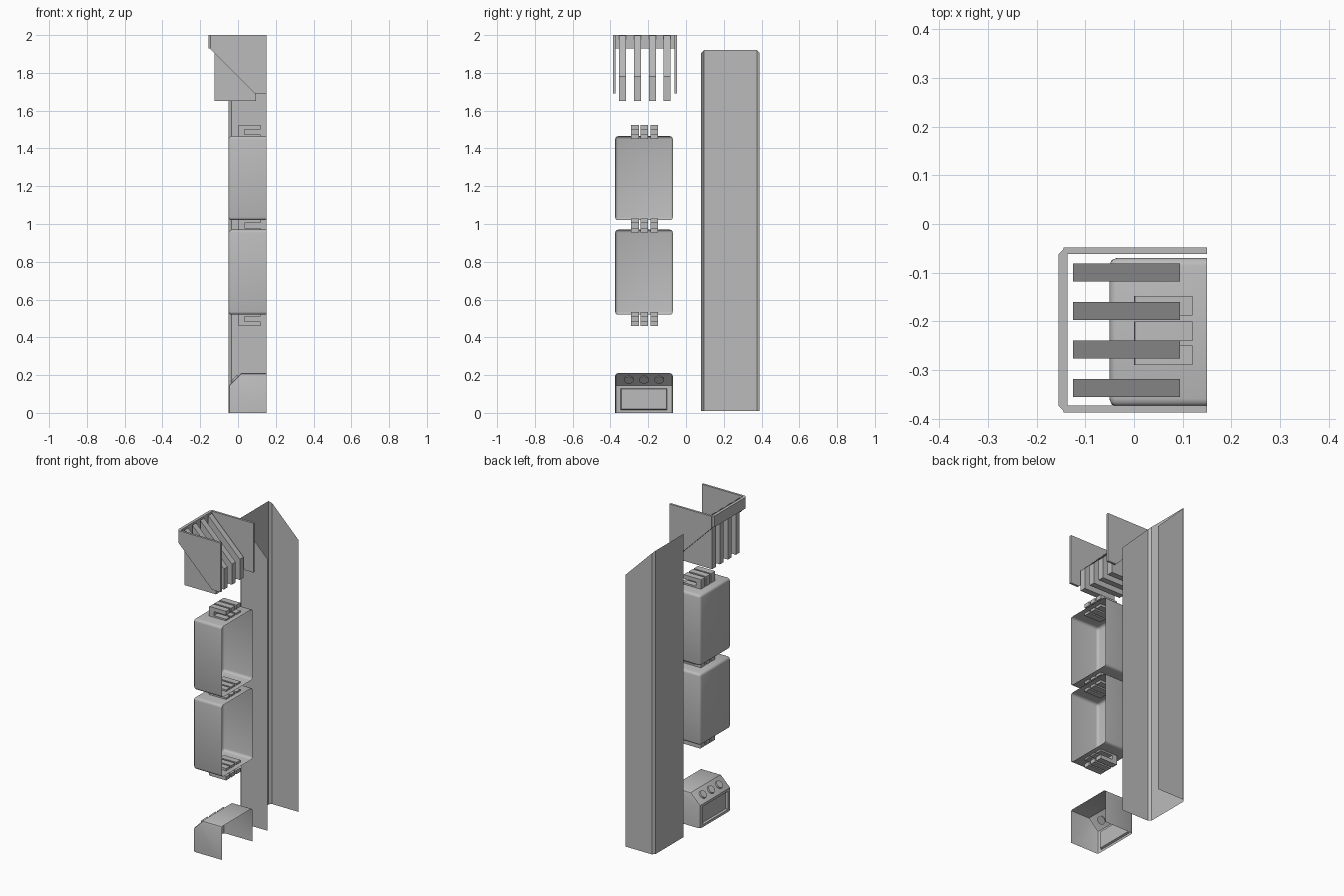
import bpy, bmesh, math
from mathutils import Matrix, Vector

if "Cube" in bpy.data.objects:
    bpy.data.objects.remove(bpy.data.objects["Cube"], do_unlink=True)

grey = bpy.data.materials.new("plain_grey")
grey.use_nodes = True
grey.diffuse_color = (0.5, 0.5, 0.5, 1)
grey.node_tree.nodes["Principled BSDF"].inputs["Base Color"].default_value = (0.5, 0.5, 0.5, 1)


def finish(name, bm, angle=40):
    mesh = bpy.data.meshes.new(name)
    bm.to_mesh(mesh)
    bm.free()
    mesh.materials.append(grey)
    obj = bpy.data.objects.new(name, mesh)
    bpy.context.collection.objects.link(obj)
    bpy.ops.object.select_all(action="DESELECT")
    obj.select_set(True)
    bpy.context.view_layer.objects.active = obj
    bpy.ops.object.shade_smooth_by_angle(angle=math.radians(angle))
    return obj


def prism(profile, y0, y1):
    """Extrude an (x, z) profile from y0 to y1."""
    bm = bmesh.new()
    face = bm.faces.new([bm.verts.new((x, y0, z)) for x, z in profile])
    out = bmesh.ops.extrude_face_region(bm, geom=[face])
    verts = [v for v in out["geom"] if isinstance(v, bmesh.types.BMVert)]
    bmesh.ops.translate(bm, verts=verts, vec=(0, y1 - y0, 0))
    bmesh.ops.recalc_face_normals(bm, faces=bm.faces)
    return bm


def bevel(bm, test, size, segments):
    edges = [e for e in bm.edges if test(e)]
    bmesh.ops.bevel(bm, geom=edges, offset=size, segments=segments,
                    profile=0.5, affect="EDGES")


def remove_faces(bm, *directions):
    bm.normal_update()
    gone = [f for f in bm.faces
            if any(f.normal.dot(Vector(d)) > 0.99 for d in directions)]
    bmesh.ops.delete(bm, geom=gone, context="FACES")


LEFT, RIGHT = -0.05, 0.15
Y0, Y1 = -0.375, -0.07


def at_open_side(e):
    return all(v.co.x > RIGHT - 0.001 for v in e.verts)


# Tall open channel with a sloping top
bm = prism([(LEFT, 0.01), (RIGHT, 0.01), (RIGHT, 1.72), (LEFT, 1.92)], 0.08, 0.39)
remove_faces(bm, (1, 0, 0), (0, 0, -1), (0.7071, 0, 0.7071))
bevel(bm, lambda e: all(v.co.x < LEFT + 0.001 for v in e.verts)
      and abs(e.verts[0].co.z - e.verts[1].co.z) > 1, 0.015, 1)
finish("channel_cover", bm, 20)

# Two rounded shells, open on one side
for name, low, high in (("lower_shell", 0.52, 0.97), ("upper_shell", 1.02, 1.465)):
    bm = prism([(LEFT, low), (RIGHT, low), (RIGHT, high), (LEFT, high)], Y0, Y1)
    bevel(bm, lambda e: not at_open_side(e), 0.016, 3)
    remove_faces(bm, (1, 0, 0))
    finish(name, bm)

# Rows of C-shaped connectors
for row, z in enumerate((0.46, 0.955, 1.45)):
    for col, y in enumerate((-0.29, -0.24, -0.188)):
        top = z + 0.075
        bm = prism([(0, z), (0.12, z), (0.12, z + 0.025), (0.035, z + 0.025),
                    (0.035, top - 0.025), (0.12, top - 0.025), (0.12, top), (0, top)],
                   y, y + 0.04)
        bevel(bm, lambda e: abs(e.verts[0].co.y - e.verts[1].co.y) > 0.03
              and e.verts[0].co.x < 0.01, 0.006, 2)
        finish(f"connector_{row + 1}_{col + 1}", bm)

# Control base with chamfered shoulder, open below and on one side
bm = prism([(LEFT, 0), (RIGHT, 0), (RIGHT, 0.21), (0.015, 0.21), (LEFT, 0.145)], Y0, Y1)
bevel(bm, lambda e: not at_open_side(e) and max(v.co.z for v in e.verts) > 0.1
      and e.calc_face_angle(0) > 1.2 and max(v.co.x for v in e.verts) < RIGHT + 0.01,
      0.014, 2)
remove_faces(bm, (1, 0, 0), (0, 0, -1))
# Recessed display on the end face
bm.normal_update()
panel = max((f for f in bm.faces if f.normal.x < -0.99), key=lambda f: f.calc_area())
bmesh.ops.inset_individual(bm, faces=[panel], thickness=0.022)
bmesh.ops.inset_individual(bm, faces=[panel], thickness=0.006, depth=-0.012)
finish("control_base", bm, 30)

# Round buttons on the chamfer
slope = Vector((-1, 0, 1)).normalized()
for i, y in enumerate((-0.303, -0.222, -0.142)):
    bm = bmesh.new()
    turn = Vector((0, 0, 1)).rotation_difference(slope).to_matrix().to_4x4()
    bmesh.ops.create_cone(bm, cap_ends=True, segments=24, radius1=0.026, radius2=0.023,
                          depth=0.016,
                          matrix=Matrix.Translation((-0.018, y, 0.179)) @ turn)
    finish(f"button_{i + 1}", bm, 30)

# Hood: two cheek plates and a front strip
cheek = [(-0.145, 2), (-0.145, 1.925), (0.09, 1.69), (RIGHT, 1.69), (RIGHT, 2)]
for name, y in (("hood_front_cheek", -0.387), ("hood_back_cheek", -0.062)):
    finish(name, prism(cheek, y, y + 0.014), 20)
bm = prism([(-0.155, 1.93), (-0.137, 1.93), (-0.137, 2), (-0.155, 2)], -0.387, -0.048)
bevel(bm, lambda e: abs(e.verts[0].co.z - e.verts[1].co.z) > 0.05
      and e.verts[0].co.x < -0.15, 0.014, 1)
finish("hood_strip", bm, 20)

# Vertical louver fins with sloping upper edges
fin = [(-0.125, 1.65), (0.095, 1.65), (0.095, 1.78), (-0.125, 1.997)]
for i in range(4):
    y = -0.355 + i * 0.079
    finish(f"louver_fin_{i + 1}", prism(fin, y, y + 0.037), 20)
